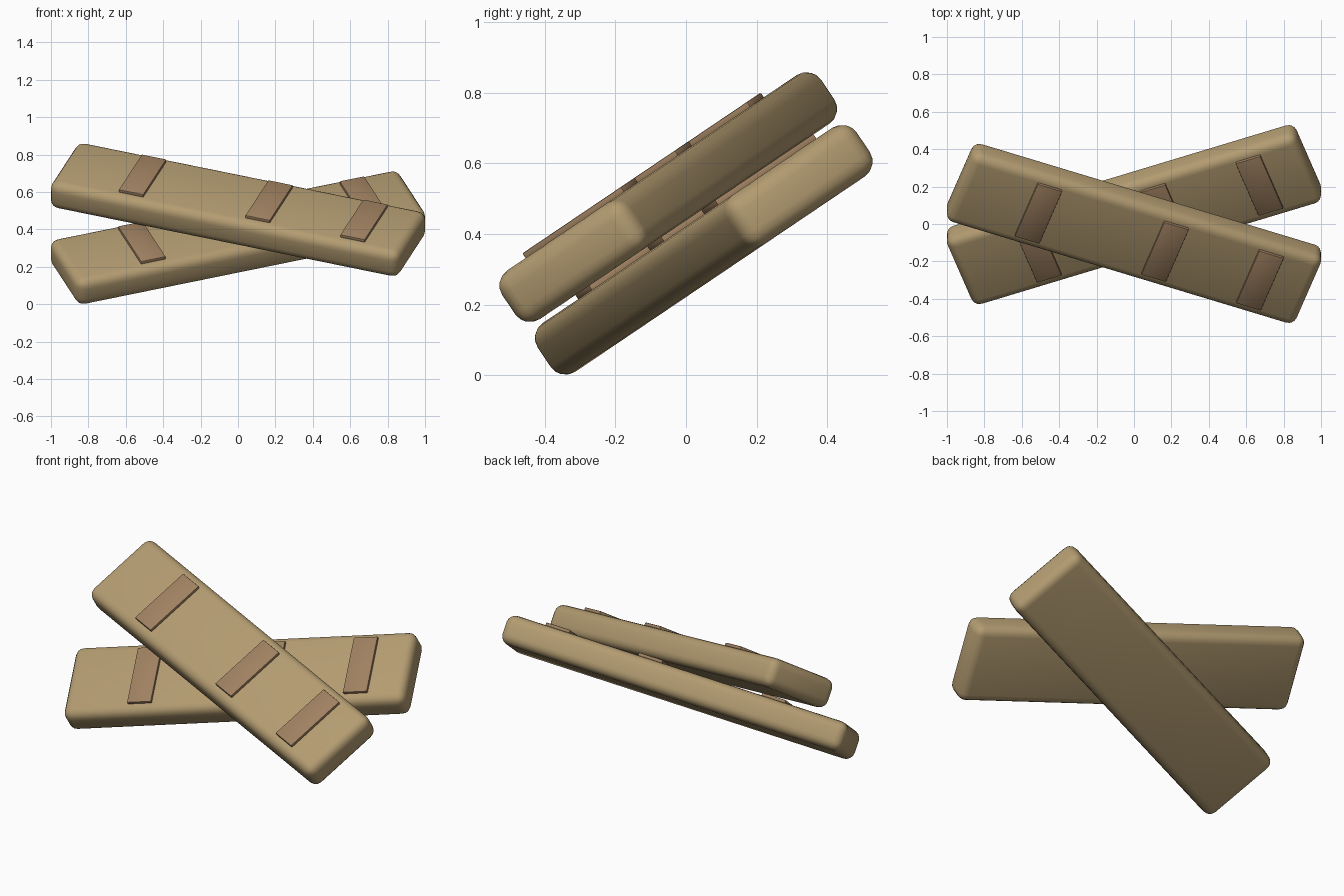
import bpy
from math import radians
from mathutils import Matrix

if "Cube" in bpy.data.objects:
    bpy.data.objects.remove(bpy.data.objects["Cube"])

LENGTH, WIDTH, THICK = 1.99, 0.466, 0.166
TILT = Matrix.Translation((0, 0, 0.43)) @ Matrix.Rotation(radians(34), 4, 'X')


def material(name, color):
    mat = bpy.data.materials.new(name)
    mat.diffuse_color = (*color, 1)
    mat.use_nodes = True
    mat.node_tree.nodes["Principled BSDF"].inputs["Base Color"].default_value = mat.diffuse_color
    return mat


wood = material("tan_wood", (0.45, 0.33, 0.165))
patch = material("brown_patch", (0.35, 0.22, 0.12))


def rounded_box(name, size, radius, segments, matrix, mat):
    bpy.ops.mesh.primitive_cube_add(size=1)
    ob = bpy.context.object
    ob.name = name
    ob.data.transform(Matrix.Diagonal((*size, 1)))
    ob.data.materials.append(mat)
    bevel = ob.modifiers.new("round_edges", 'BEVEL')
    bevel.width = radius
    bevel.segments = segments
    bpy.ops.object.modifier_apply(modifier=bevel.name)
    bpy.ops.object.shade_smooth_by_angle(angle=radians(35))
    ob.matrix_world = matrix
    return ob


# Two crossed planks, stacked along the tilted normal, with three thin strips each
for label, side in (("lower", -1), ("upper", 1)):
    frame = (TILT @ Matrix.Translation((0, 0, side * 0.09))
             @ Matrix.Rotation(radians(-20 * side), 4, 'Z'))
    rounded_box(f"{label}_plank", (LENGTH, WIDTH, THICK), 0.05, 4, frame, wood)
    for i, along in enumerate((-0.545, 0.175, 0.715), 1):
        place = frame @ Matrix.Translation((along, 0.005, THICK / 2 + 0.005))
        rounded_box(f"{label}_strip_{i}", (0.14, 0.36, 0.022), 0.004, 2, place, patch)
